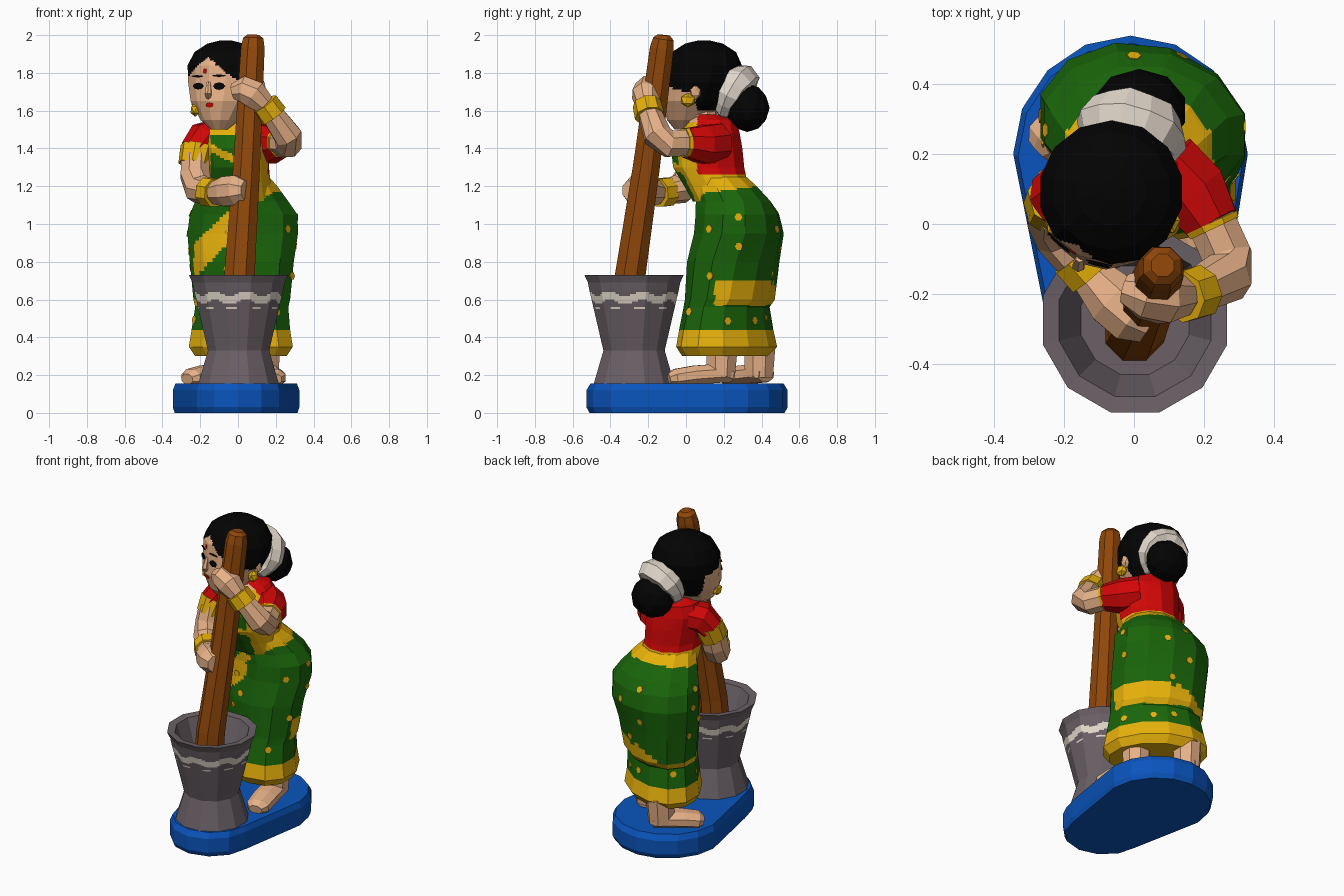
import bpy, bmesh, math, random
from mathutils import Vector
from mathutils.bvhtree import BVHTree

if "Cube" in bpy.data.objects:
    bpy.data.objects.remove(bpy.data.objects["Cube"])

COLOURS = {
    "blue": (0.003, 0.09, 0.51), "stone": (0.145, 0.118, 0.132), "cream": (0.78, 0.70, 0.61),
    "brown": (0.28, 0.064, 0.003), "skin": (0.80, 0.44, 0.245), "black": (0.001, 0.001, 0.001),
    "green": (0.010, 0.13, 0.003), "gold": (0.80, 0.44, 0.003), "red": (0.64, 0.002, 0.002)}
MATS = {}
for key, rgb in COLOURS.items():
    MATS[key] = bpy.data.materials.new(key)
    MATS[key].diffuse_color = (*rgb, 1)


def finish(name, bm, colour):
    """Turn a bmesh into an object; colour is a name or a rule taking a face centre."""
    bmesh.ops.recalc_face_normals(bm, faces=bm.faces)
    me = bpy.data.meshes.new(name)
    ob = bpy.data.objects.new(name, me)
    bpy.context.collection.objects.link(ob)
    used = []
    for f in bm.faces:
        c = colour if isinstance(colour, str) else colour(f.calc_center_median())
        if c not in used:
            used.append(c)
        f.material_index = used.index(c)
    bm.to_mesh(me)
    bm.free()
    for c in used:
        me.materials.append(MATS[c])
    return ob


def bridge(name, rings, colour, cuts=0):
    """Join rings of points into a closed faceted body."""
    bm = bmesh.new()
    vs = [[bm.verts.new(p) for p in r] for r in rings]
    n = len(vs[0])
    for a, b in zip(vs, vs[1:]):
        for i in range(n):
            j = (i + 1) % n
            bm.faces.new((a[i], a[j], b[j], b[i]))
    bm.faces.new(vs[0])
    bm.faces.new(vs[-1])
    if cuts:
        bmesh.ops.subdivide_edges(bm, edges=bm.edges[:], cuts=cuts, use_grid_fill=True)
    return finish(name, bm, colour)


def loft(name, rows, colour, n=12, cuts=0):
    """Horizontal ellipses: x, y, z, rx, ry and an optional diagonal skew."""
    rings = []
    for x, y, z, rx, ry, *skew in rows:
        k = skew[0] if skew else 0
        ang = [2 * math.pi * (i + 0.5) / n for i in range(n)]
        rings.append([(x + rx * math.cos(a), y + ry * (math.sqrt(1 - k * k) * math.sin(a)
                                                        + k * math.cos(a)), z) for a in ang])
    return bridge(name, rings, colour, cuts)


def tube(name, pts, colour, n=8, flat=1.0):
    """Limb through points x, y, z, radius."""
    P = [Vector(p[:3]) for p in pts]
    rings, u = [], None
    for i, p in enumerate(P):
        d = (P[min(i + 1, len(P) - 1)] - P[max(i - 1, 0)]).normalized()
        if u is None:
            u = d.cross(Vector((0, 0, 1)) if abs(d.z) < 0.95 else Vector((0, 1, 0)))
        u = (u - d * u.dot(d)).normalized()
        v = d.cross(u)
        r = pts[i][3]
        rings.append([p + u * r * math.cos(a) + v * r * flat * math.sin(a)
                      for a in (2 * math.pi * (k + 0.5) / n for k in range(n))])
    return bridge(name, rings, colour)


def ball(name, loc, r, colour, sub=2):
    bm = bmesh.new()
    bmesh.ops.create_icosphere(bm, subdivisions=sub, radius=1)
    for v in bm.verts:
        v.co = Vector(loc) + Vector([v.co[k] * r[k] for k in range(3)])
    return finish(name, bm, colour)


def plates(name, target, spots, colour, n=8):
    """Thin painted discs on a body: ray start, ray direction, half width, half height."""
    me = target.data
    tree = BVHTree.FromPolygons([v.co for v in me.vertices], [p.vertices for p in me.polygons])
    bm = bmesh.new()
    for start, direction, w, h in spots:
        hit, nor, _, _ = tree.ray_cast(Vector(start), Vector(direction))
        if hit is None:
            continue
        if nor.dot(Vector(direction)) > 0:
            nor = -nor
        q = nor.to_track_quat('Z', 'Y')
        rings = [[bm.verts.new(hit + q @ Vector((w * math.cos(2 * math.pi * k / n),
                                                h * math.sin(2 * math.pi * k / n), z)))
                  for k in range(n)] for z in (-0.003, 0.003)]
        bm.faces.new(rings[0])
        bm.faces.new(rings[1])
        for k in range(n):
            j = (k + 1) % n
            bm.faces.new((rings[0][k], rings[0][j], rings[1][j], rings[1][k]))
    return finish(name, bm, colour)


# Base: wide round back tapering to a narrower round front
outline = [(-0.01 + 0.335 * math.cos(a), 0.2 + 0.338 * math.sin(a))
           for a in (math.pi * k / 8 for k in range(9))]
outline += [(0.25 * math.cos(a), -0.275 + 0.252 * math.sin(a))
            for a in (math.pi + math.pi * k / 6 for k in range(7))]
bridge("base", [[(x * s, y * s, z) for x, y in outline]
                for z, s in ((0, 0.97), (0.03, 1), (0.12, 1), (0.155, 0.96))], "blue")


# Mortar with a wavy painted band and a hollow bowl
def mortar_rule(p):
    a = math.atan2(p.y + 0.277, p.x)
    if math.hypot(p.x, p.y + 0.277) > 0.205 and p.z > 0.5:
        if abs(p.z - 0.61 - 0.012 * math.sin(8 * a)) < 0.022:
            return "cream"
        if abs(p.z - 0.555) < 0.009 and math.sin(10 * a) > 0.3:
            return "cream"
    return "stone"


loft("mortar", [(0.003, -0.275, z, r, r) for z, r in (
    (0.13, 0.228), (0.33, 0.168), (0.53, 0.216), (0.65, 0.245), (0.69, 0.253), (0.73, 0.272),
    (0.725, 0.225), (0.55, 0.16))], mortar_rule, 12, 11)

# Pestle
tube("pestle", [(0.0, -0.31, 0.5, 0.09), (0.008, -0.295, 0.73, 0.087), (0.045, -0.21, 1.3, 0.077),
                (0.078, -0.128, 1.93, 0.068), (0.081, -0.12, 1.98, 0.058),
                (0.082, -0.118, 2.0, 0.035)], "brown")


# Skirt with gold hem, belt, back drape border and front diagonal border
def skirt_rule(p):
    belt = 1.165 + (0.12 if p.y > 0.1 else 1.0) * (p.y - 0.1)
    if p.z < 0.435 or p.z > belt:
        return "gold"
    t = min(max((p.x + 0.12) / 0.15, 0), 1)
    mid = 0.585 + 0.065 * t + 0.025 * t * math.sin(14 * p.x + 8 * p.y)
    if p.y > 0.15 and abs(p.z - mid) < 0.022 + 0.04 * t:
        return "gold"
    if p.y < 0.2 and p.x < 0.02 and abs(p.z - 1.035 - 1.0 * p.x) < 0.09:
        return "gold"
    return "green"


skirt = loft("skirt", [
    (0.015, 0.21, 0.30, 0.25, 0.23, -0.33), (0.015, 0.215, 0.35, 0.285, 0.268, -0.33),
    (0.015, 0.213, 0.44, 0.27, 0.25, -0.33), (0.02, 0.215, 0.56, 0.255, 0.228, -0.3),
    (0.02, 0.232, 0.60, 0.265, 0.238, -0.27), (0.02, 0.25, 0.8, 0.285, 0.245, -0.2),
    (0.025, 0.28, 0.95, 0.303, 0.24, -0.12), (0.03, 0.272, 1.05, 0.295, 0.225, -0.08),
    (0.02, 0.25, 1.12, 0.255, 0.205), (0.01, 0.205, 1.2, 0.205, 0.175),
    (0.0, 0.17, 1.25, 0.17, 0.155)], skirt_rule, 12, 7)
random.seed(4)
dots = []
for row in range(5):
    for k in range(8):
        a = 2 * math.pi * (k + 0.5 * (row % 2) + random.uniform(-0.2, 0.2)) / 8
        z = (0.51, 0.75, 0.86, 0.97, 1.06)[row] + random.uniform(-0.03, 0.03)
        if (row + k) % 2 == 0 or row == 0:
            d = Vector((math.cos(a), math.sin(a), 0))
            dots.append((Vector((0.02, 0.24, z)) + d, -d, 0.021, 0.021))
plates("skirt_dots", skirt, dots, "gold", 6)


# Torso: red blouse with a gold-edged green drape over the front
def torso_rule(p):
    if p.y < 0.06 and -0.17 < p.x < 0.16:
        if p.z > 1.54:
            return "skin"
        if p.z > 1.475 or p.x < -0.145 or p.x > 0.09:
            return "gold"
        if abs(p.z - 1.38 + 0.5 * (p.x + 0.1)) < 0.022:
            return "gold"
        return "green"
    return "gold" if p.z < 1.265 else "red"


loft("torso", [(0.01, 0.19, 1.12, 0.18, 0.16), (0.0, 0.16, 1.2, 0.18, 0.175),
               (-0.005, 0.12, 1.3, 0.175, 0.195), (-0.01, 0.11, 1.4, 0.185, 0.195),
               (-0.015, 0.125, 1.48, 0.19, 0.165), (-0.03, 0.145, 1.55, 0.14, 0.125),
               (-0.03, 0.12, 1.58, 0.07, 0.07)], torso_rule, 12, 7)
tube("neck", [(-0.03, 0.1, 1.48, 0.08), (-0.06, 0.07, 1.64, 0.08)], "skin")

# Lower arm pair: sleeve, hem, arm, bangle and hand
tube("right_sleeve", [(-0.11, 0.14, 1.46, 0.10), (-0.18, 0.1, 1.445, 0.10),
                      (-0.225, 0.07, 1.38, 0.088)], "red")
tube("right_sleeve_hem", [(-0.212, 0.078, 1.405, 0.094), (-0.232, 0.045, 1.31, 0.086)], "gold")
tube("right_arm", [(-0.225, 0.055, 1.36, 0.08), (-0.228, 0.025, 1.26, 0.083),
                   (-0.205, -0.03, 1.185, 0.082), (-0.13, -0.14, 1.165, 0.064)], "skin")
tube("right_bangle", [(-0.168, -0.09, 1.172, 0.08), (-0.12, -0.145, 1.165, 0.08)], "gold")
tube("right_hand", [(-0.12, -0.15, 1.165, 0.064), (-0.06, -0.215, 1.172, 0.085),
                    (0.0, -0.265, 1.178, 0.086), (0.045, -0.295, 1.178, 0.055)], "skin")

# Raised arm
tube("left_sleeve", [(0.09, 0.17, 1.43, 0.11), (0.17, 0.09, 1.42, 0.108),
                     (0.225, 0.0, 1.43, 0.083)], "red")
tube("left_sleeve_hem", [(0.222, 0.005, 1.43, 0.085), (0.23, -0.012, 1.43, 0.082)], "gold")
tube("left_arm", [(0.22, 0.01, 1.43, 0.075), (0.265, -0.09, 1.425, 0.077),
                  (0.265, -0.15, 1.465, 0.078), (0.155, -0.205, 1.62, 0.06)], "skin")
tube("left_bangle", [(0.188, -0.193, 1.572, 0.079), (0.14, -0.208, 1.637, 0.076)], "gold")
tube("left_hand", [(0.14, -0.205, 1.63, 0.06), (0.085, -0.21, 1.685, 0.08),
                   (0.03, -0.2, 1.712, 0.075), (-0.025, -0.185, 1.70, 0.045)], "skin")


# Head: face turned slightly aside, hair cap above the hairline
def head_rule(p):
    x, y = p.x + 0.07, p.y - 0.08
    f, s = -0.3 * x - 0.95 * y, 0.95 * x - 0.3 * y
    if p.z < 1.6:
        return "skin" if f > -0.1 else "black"
    return "skin" if f > -0.02 and p.z < 1.885 - 0.8 * abs(s + 0.04) else "black"


head = loft("head", [(-0.10, -0.01, 1.50, 0.045, 0.05), (-0.095, 0.015, 1.55, 0.105, 0.115),
                     (-0.08, 0.05, 1.65, 0.175, 0.18), (-0.066, 0.082, 1.75, 0.203, 0.203),
                     (-0.065, 0.092, 1.84, 0.207, 0.204), (-0.065, 0.095, 1.91, 0.17, 0.17),
                     (-0.065, 0.095, 1.955, 0.1, 0.1), (-0.065, 0.095, 1.972, 0.03, 0.03)],
            head_rule, 14, 7)
tube("nose", [(-0.155, -0.098, 1.75, 0.012), (-0.158, -0.118, 1.69, 0.02),
              (-0.155, -0.1, 1.67, 0.015)], "skin", 6)


def facing(x, z, w, h):
    return ((x, -1, z), (0, 1, 0), w, h)


plates("eyes_and_brows", head, [facing(-0.21, 1.73, 0.035, 0.018), facing(-0.10, 1.73, 0.032, 0.02),
                                facing(-0.215, 1.782, 0.038, 0.006),
                                facing(-0.10, 1.785, 0.038, 0.006)], "black")
plates("lips_and_forehead_dot", head, [facing(-0.15, 1.63, 0.022, 0.013),
                                       facing(-0.175, 1.81, 0.012, 0.014)], "red")
for side, x, y, z in (("left", 0.105, 0.01, 1.655), ("right", -0.225, 0.0, 1.605)):
    ball(side + "_earring", (x, y, z), (0.03, 0.042, 0.038), "gold", 1)
    ball(side + "_ear", (x * 0.98, y + 0.04, z + 0.05), (0.03, 0.035, 0.05), "skin", 1)

# Hair bun with a flower garland, thicker at the top, around its root
ball("hair_bun", (0.015, 0.325, 1.615), (0.137, 0.118, 0.128), "black")
bm = bmesh.new()
q = Vector((0.06, 0.24, -0.13)).to_track_quat('Z', 'Y')
rows = []
for i in range(14):
    a = 2 * math.pi * i / 14
    r = 0.043 + 0.018 * math.sin(a) + 0.006 * (i % 2)
    rows.append([bm.verts.new(Vector((-0.01, 0.255, 1.68)) + q @ Vector((
        (0.115 + r * math.cos(b)) * math.cos(a), (0.115 + r * math.cos(b)) * math.sin(a),
        1.25 * r * math.sin(b)))) for b in (2 * math.pi * k / 6 for k in range(6))])
for i in range(14):
    for k in range(6):
        A, B, j = rows[i], rows[(i + 1) % 14], (k + 1) % 6
        bm.faces.new((A[k], A[j], B[j], B[k]))
finish("garland", bm, "cream")

# Feet: heel position and toe position
for side, hx, hy, tx, ty in (("left", 0.13, 0.245, 0.19, -0.09), ("right", -0.05, 0.425, -0.27, 0.21)):
    def at(t, z, r):
        return (hx + (tx - hx) * t, hy + (ty - hy) * t, z, r)
    tube(side + "_foot", [at(0, 0.2, 0.06), at(0.2, 0.21, 0.08), at(0.6, 0.2, 0.08),
                          at(0.9, 0.185, 0.075), at(1, 0.178, 0.045)], "skin", 8, 0.68)
    tube(side + "_ankle", [at(0.16, 0.36, 0.09), at(0.18, 0.19, 0.08)], "skin")

for m in bpy.data.materials:
    if m.users and not m.is_grease_pencil:
        m.use_nodes = True
        m.node_tree.nodes["Principled BSDF"].inputs["Base Color"].default_value = m.diffuse_color
